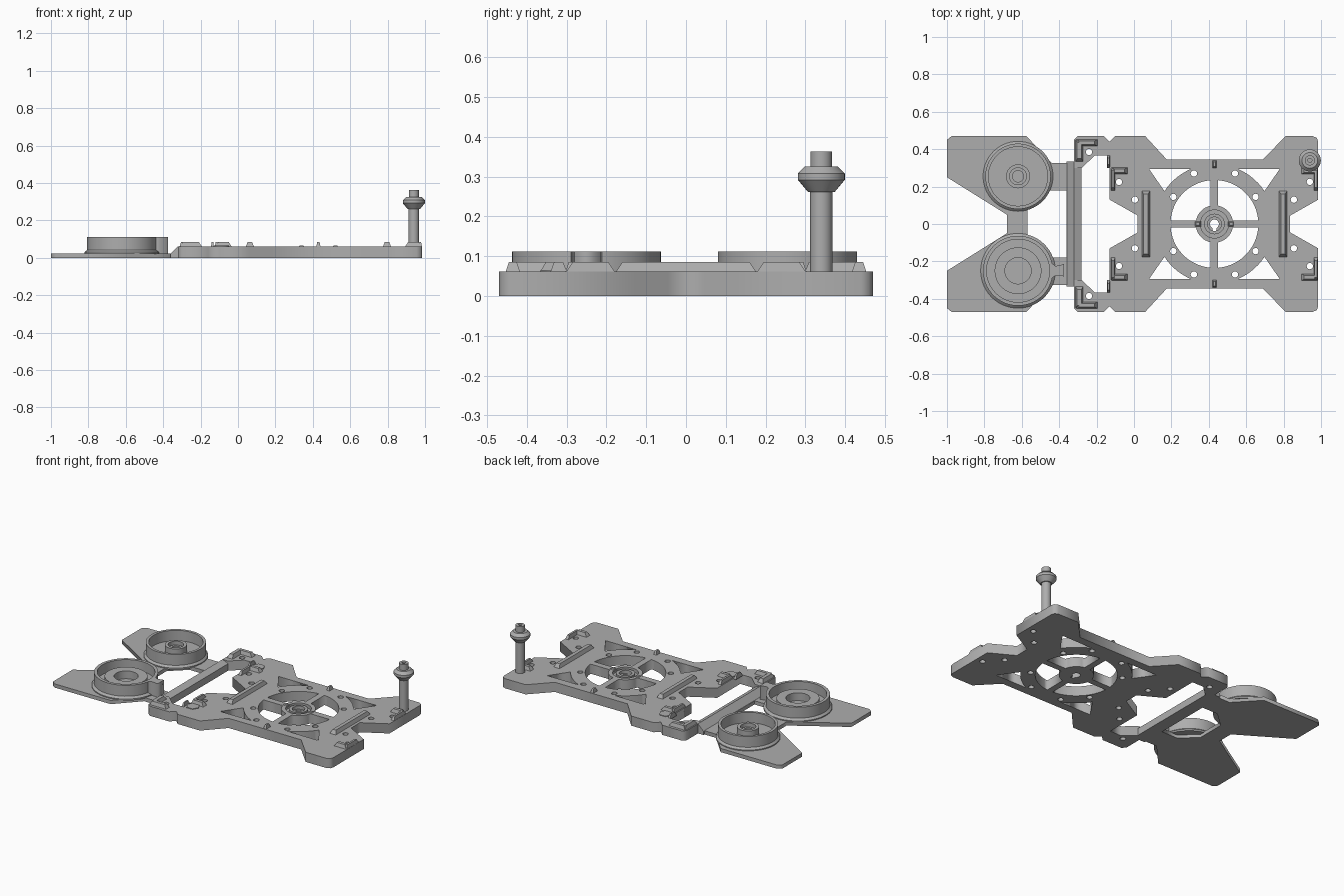
import bpy, bmesh
from math import pi, sin, cos, asin
from mathutils import Vector, Matrix

cube = bpy.data.objects.get("Cube")
if cube:
    bpy.data.objects.remove(cube)

grey = bpy.data.materials.new("plain grey")
grey.use_nodes = True
grey.diffuse_color = (0.42, 0.42, 0.42, 1)
grey.node_tree.nodes["Principled BSDF"].inputs["Base Color"].default_value = (0.42, 0.42, 0.42, 1)


def finish(name, bm, smooth=False):
    bmesh.ops.remove_doubles(bm, verts=bm.verts, dist=0.0002)
    bmesh.ops.recalc_face_normals(bm, faces=bm.faces)
    mesh = bpy.data.meshes.new(name)
    bm.to_mesh(mesh)
    bm.free()
    mesh.materials.clear()
    mesh.materials.append(grey)
    if smooth:
        mesh.shade_smooth()
        mesh.set_sharp_from_angle(angle=0.5)
    obj = bpy.data.objects.new(name, mesh)
    bpy.context.collection.objects.link(obj)
    return obj


def plate(name, loops, z0, z1):
    """Flat plate: the first loop is the outline, the others are holes."""
    curve = bpy.data.curves.new(name, 'CURVE')
    curve.dimensions = '2D'
    curve.fill_mode = 'BOTH'
    curve.extrude = (z1 - z0) / 2
    for loop in loops:
        s = curve.splines.new('POLY')
        s.points.add(len(loop) - 1)
        for p, (x, y) in zip(s.points, loop):
            p.co = (x, y, 0, 1)
        s.use_cyclic_u = True
    temp = bpy.data.objects.new(name + "_outline", curve)
    mesh = bpy.data.meshes.new_from_object(temp)
    bm = bmesh.new()
    bm.from_mesh(mesh)
    bmesh.ops.translate(bm, verts=bm.verts, vec=(0, 0, (z0 + z1) / 2))
    bpy.data.objects.remove(temp)
    bpy.data.curves.remove(curve)
    bpy.data.meshes.remove(mesh)
    return finish(name, bm)


def lathe(name, x, y, profile, steps=56):
    """Closed (radius, height) profile turned about a vertical axis."""
    bm = bmesh.new()
    vs = [bm.verts.new((r, 0, z)) for r, z in profile]
    es = [bm.edges.new((vs[i - 1], vs[i])) for i in range(len(vs))]
    bmesh.ops.spin(bm, geom=vs + es, cent=(0, 0, 0), axis=(0, 0, 1),
                   angle=2 * pi, steps=steps, use_duplicate=False)
    bmesh.ops.remove_doubles(bm, verts=bm.verts, dist=0.0002)
    bmesh.ops.translate(bm, verts=bm.verts, vec=(x, y, 0))
    return finish(name, bm, True)


def ridge(name, x0, x1, y0, y1, z0=0.055, z1=0.085):
    """Block whose top edges are chamfered inwards."""
    dx, dy = min(0.02, (x1 - x0) * 0.25), min(0.02, (y1 - y0) * 0.25)
    bm = bmesh.new()
    bmesh.ops.create_cube(bm, size=1)
    for v in bm.verts:
        top = v.co.z > 0
        ix, iy = (dx, dy) if top else (0, 0)
        v.co = (x1 - ix if v.co.x > 0 else x0 + ix,
                y1 - iy if v.co.y > 0 else y0 + iy, z1 if top else z0)
    return finish(name, bm)


def arc(x, y, r, a0=0, a1=2 * pi, n=16, closed=True):
    d = n if closed else n - 1
    return [(x + r * cos(a0 + (a1 - a0) * i / d), y + r * sin(a0 + (a1 - a0) * i / d))
            for i in range(n)]


def flip(loop):
    return [(x, -y) for x, y in reversed(loop)]


def mirrored(half):
    return half + flip(half)


# Main chassis outline, back half, from the inner opening round to the end notch
CX, R = 0.43, 0.235
half = [(0.02, 0.045), (-0.13, 0.13), (-0.13, 0.365), (-0.21, 0.365), (-0.28, 0.30),
        (-0.32, 0.30), (-0.32, 0.45), (-0.30, 0.47), (-0.16, 0.47), (-0.13, 0.44),
        (-0.10, 0.47), (0.06, 0.47), (0.175, 0.345), (0.69, 0.345), (0.81, 0.47),
        (0.955, 0.47), (0.978, 0.46), (0.985, 0.44), (0.985, 0.13), (0.835, 0.045)]
holes = []

# Four quadrant windows around the hub
for k in range(4):
    a, b = asin(0.02 / R), asin(0.02 / 0.1)
    pts = (arc(0, 0, R, a, pi / 2 - a, 14, False)
           + arc(0, 0, 0.1, pi / 2 - b, b, 8, False))
    turn = Matrix.Rotation(k * pi / 2, 2)
    holes.append([(CX + q.x, q.y) for q in (turn @ Vector(p) for p in pts)])

# Corner windows between side rails and ring
for side in (-1, 1):
    edge = arc(0, 0, 0.32, 1.98, 2.56, 8, False)
    win = [(-0.35, 0.295)] + edge
    win = [(CX - side * px, py) for px, py in win]
    holes += [win, flip(win)]

# Screw holes
for x, y in [(0.32, 0.27), (0.54, 0.27), (0.21, 0.145), (0.65, 0.145), (0.005, 0.13),
             (0.855, 0.13), (-0.08, 0.225), (0.94, 0.225), (-0.24, 0.385)]:
    for s in (1, -1):
        holes.append(arc(x, s * y, 0.017))

# Centre of hub
holes.append(arc(CX, 0, 0.075, n=40))
plate("chassis", [mirrored(half)] + holes, 0, 0.062)

# Hub insert with keyhole
key = arc(CX, 0, 0.024, -pi / 2 + 0.45, 1.5 * pi - 0.45, 16, False)
key += [(CX - 0.01, -0.038), (CX + 0.01, -0.038)]
plate("hub_floor", [arc(CX, 0, 0.078, n=40), key], 0, 0.04)
lathe("hub_ring", CX, 0, [(0.037, 0.035), (0.055, 0.035), (0.055, 0.06), (0.037, 0.06)])
for s in (-1, 1):
    ridge("hub_ear", CX + s * 0.09 - 0.018, CX + s * 0.09 + 0.018, -0.018, 0.018, 0.055, 0.067)

# Sloped cross bar at the open end
bm = bmesh.new()
face = bm.faces.new([bm.verts.new((x, -0.335, z)) for x, z in
                     [(-0.36, 0), (-0.36, 0.022), (-0.32, 0.062), (-0.28, 0.045), (-0.28, 0)]])
new = bmesh.ops.extrude_face_region(bm, geom=[face])["geom"]
bmesh.ops.translate(bm, verts=[g for g in new if isinstance(g, bmesh.types.BMVert)],
                    vec=(0, 0.67, 0))
finish("cross_bar", bm)

# Thin roller mount with a window next to the cross bar
mount = [(-0.34, 0.325), (-0.44, 0.325), (-0.575, 0.47), (-0.975, 0.47), (-1.0, 0.45),
         (-1.0, 0.25), (-0.68, 0.05)]
window = [(-0.57, 0.09), (-0.47, 0.18), (-0.36, 0.18)]
plate("roller_mount", [mirrored(mount), mirrored(window)], 0, 0.024)

# Rollers: flared base, cup wall and inner boss
lathe("back_roller", -0.62, 0.255,
      [(0.03, 0.02), (0.187, 0.02), (0.187, 0.03), (0.175, 0.042), (0.175, 0.112),
       (0.158, 0.112), (0.158, 0.045), (0.064, 0.045), (0.064, 0.095), (0.045, 0.095),
       (0.045, 0.07), (0.03, 0.07)])
lathe("front_roller", -0.62, -0.25,
      [(0.03, 0.02), (0.2, 0.02), (0.2, 0.03), (0.187, 0.042), (0.187, 0.112),
       (0.168, 0.112), (0.168, 0.05), (0.125, 0.05), (0.125, 0.085), (0.07, 0.085),
       (0.07, 0.035), (0.03, 0.035)])
for n, y in (("back", 0.255), ("front", -0.25)):
    lathe(n + "_roller_plug", -0.62, y, [(0, 0.02), (0.04, 0.02), (0.04, 0.036), (0, 0.036)])

# Tapered stop beside the front roller
tab = [(-0.445, -0.295), (-0.42, -0.275), (-0.375, -0.28), (-0.375, -0.215),
       (-0.42, -0.225), (-0.445, -0.205)]
plate("roller_stop", [tab], 0.02, 0.112)

# Raised brackets, repeated front and back
for x0, x1, y0, y1 in [(-0.315, -0.27, 0.33, 0.455), (-0.315, -0.19, 0.415, 0.455),
                       (-0.125, -0.10, 0.175, 0.305), (-0.125, -0.03, 0.265, 0.305),
                       (0.96, 0.985, 0.175, 0.305), (0.89, 0.985, 0.265, 0.305),
                       (0.418, 0.442, 0.297, 0.343), (-0.145, -0.128, 0.30, 0.37)]:
    ridge("back_bracket", x0, x1, y0, y1)
    ridge("front_bracket", x0, x1, -y1, -y0)

# Long stay ridges either side of the ring
ridge("right_stay", 0.04, 0.087, -0.18, 0.18)
ridge("left_stay", 0.773, 0.82, -0.18, 0.18)

# Hexagonal nuts
for s in (1, -1):
    plate("hex_nut", [arc(-0.088, s * 0.33, 0.041, n=6)], 0.055, 0.066)

# Corner post with flange and tip
lathe("corner_post", 0.94, 0.34,
      [(0, 0.05), (0.028, 0.05), (0.028, 0.262), (0.034, 0.262), (0.059, 0.292),
       (0.059, 0.308), (0.042, 0.325), (0.027, 0.325), (0.027, 0.363), (0.011, 0.363),
       (0.011, 0.345), (0, 0.345)], 32)
